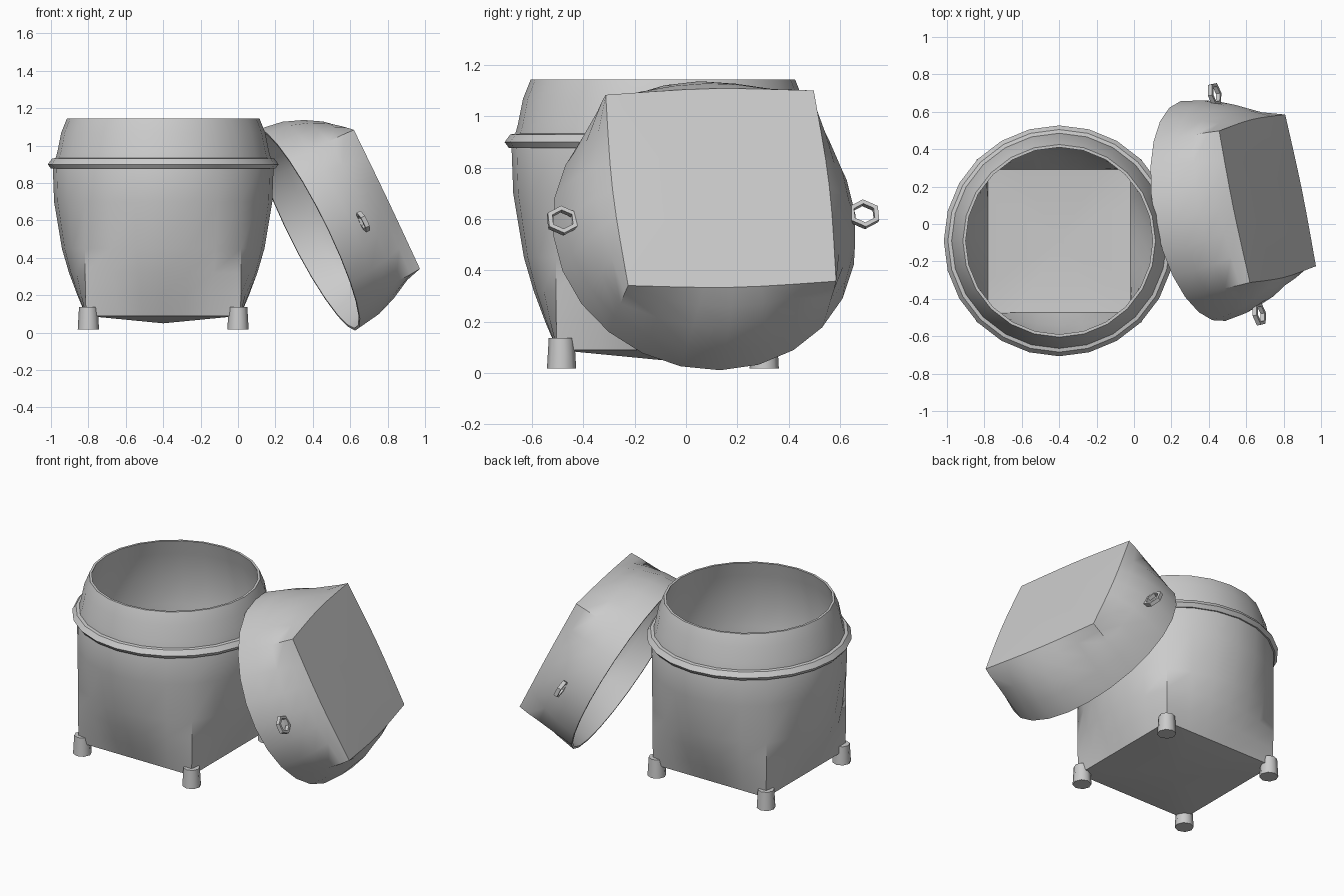
import bpy, bmesh, math
from mathutils import Matrix, Vector

if "Cube" in bpy.data.objects:
    bpy.data.objects.remove(bpy.data.objects["Cube"])

SEG = 24
CX, CY = -0.40, -0.09


def finish(name, bm, matrix, angle=35):
    bmesh.ops.recalc_face_normals(bm, faces=bm.faces)
    me = bpy.data.meshes.new(name)
    bm.to_mesh(me)
    bm.free()
    ob = bpy.data.objects.new(name, me)
    bpy.context.collection.objects.link(ob)
    ob.matrix_world = matrix
    bpy.ops.object.select_all(action='DESELECT')
    bpy.context.view_layer.objects.active = ob
    ob.select_set(True)
    bpy.ops.object.shade_smooth_by_angle(angle=math.radians(angle))
    return ob


def loft(name, rings, z_start, z_end, matrix):
    """Rings are (height, corner radius, roundness): 0 is square, 1 is a circle."""
    bm = bmesh.new()
    loops = []
    for z, rad, k in rings:
        loop = []
        for i in range(SEG):
            a = 2 * math.pi * i / SEG
            sq = rad * math.sqrt(0.5) / max(abs(math.cos(a)), abs(math.sin(a)))
            r = sq + (rad - sq) * k
            loop.append(bm.verts.new((r * math.cos(a), r * math.sin(a), z)))
        loops.append(loop)
    for lo, hi in zip(loops, loops[1:]):
        for i in range(SEG):
            j = (i + 1) % SEG
            bm.faces.new((lo[i], lo[j], hi[j], hi[i]))
    for loop, z in ((loops[0], z_start), (loops[-1], z_end)):
        c = bm.verts.new((0, 0, z))
        for i in range(SEG):
            bm.faces.new((loop[i], loop[(i + 1) % SEG], c))
    return finish(name, bm, matrix)


def ring(name, major, section, count, matrix, squash=(1, 1)):
    """Closed ring swept from a small (radius offset, height) section."""
    bm = bmesh.new()
    loops = []
    for i in range(count):
        a = 2 * math.pi * i / count
        loops.append([bm.verts.new(((major + dr) * math.cos(a) * squash[0],
                                    (major + dr) * math.sin(a) * squash[1], dz))
                      for dr, dz in section])
    n = len(section)
    for i in range(count):
        p, q = loops[i], loops[(i + 1) % count]
        for j in range(n):
            bm.faces.new((p[j], q[j], q[(j + 1) % n], p[(j + 1) % n]))
    return finish(name, bm, matrix)


# Basket: square base growing into a round neck, with an inner lining
base = Matrix.Translation((CX, CY, 0))
loft("basket_body", [
    (0.09, 0.583, 0.0), (0.20, 0.588, 0.25), (0.32, 0.59, 0.50),
    (0.45, 0.59, 0.72), (0.70, 0.592, 0.95), (0.88, 0.590, 1.0),
    (0.97, 0.565, 1.0), (1.07, 0.545, 1.0), (1.145, 0.515, 1.0),
    (1.145, 0.500, 1.0), (1.05, 0.525, 1.0), (0.88, 0.565, 1.0),
    (0.70, 0.567, 0.95), (0.45, 0.563, 0.72), (0.25, 0.555, 0.35),
    (0.12, 0.540, 0.0)], 0.05, 0.09, base)

# Raised band around the neck
ring("neck_band", 0.585, [(-0.02, -0.025), (0.015, -0.028), (0.032, -0.005),
                          (0.01, 0.025), (-0.02, 0.03)], SEG,
     Matrix.Translation((CX, CY, 0.905)))

# Four short feet
for sx in (-1, 1):
    for sy in (-1, 1):
        bm = bmesh.new()
        bmesh.ops.create_cone(bm, cap_ends=True, segments=8, radius1=0.057,
                              radius2=0.05, depth=0.12)
        finish("foot", bm, Matrix.Translation((CX + sx * 0.4, CY + sy * 0.395, 0.077)), 50)

# Lid frame: leaning against the basket
zn = Vector((0.884, 0.17, 0.44)).normalized()
yn = Vector((-0.2, 0.98, 0.02))
yn = (yn - zn * yn.dot(zn)).normalized()
xn = yn.cross(zn)
lid = Matrix.Translation((0.37, 0.07, 0.55)) @ Matrix((xn, yn, zn)).transposed().to_4x4()

# Lid: round rim closing to a square top
loft("lid", [
    (0.39, 0.585, 0.10), (0.33, 0.59, 0.38), (0.24, 0.592, 0.68),
    (0.13, 0.597, 0.90), (0.0, 0.600, 1.0),
    (0.0, 0.585, 1.0), (0.13, 0.580, 0.90), (0.24, 0.573, 0.68),
    (0.36, 0.555, 0.10)], 0.395, 0.365, lid)

# Small loop handles on both sides of the lid
for s in (-1, 1):
    ring("lid_loop", 0.05, [(-0.009, -0.012), (0.009, -0.012),
                            (0.009, 0.012), (-0.009, 0.012)], 6,
         lid @ Matrix.Translation((0.03, s * 0.60, 0.19)), (1.0, 1.1))
